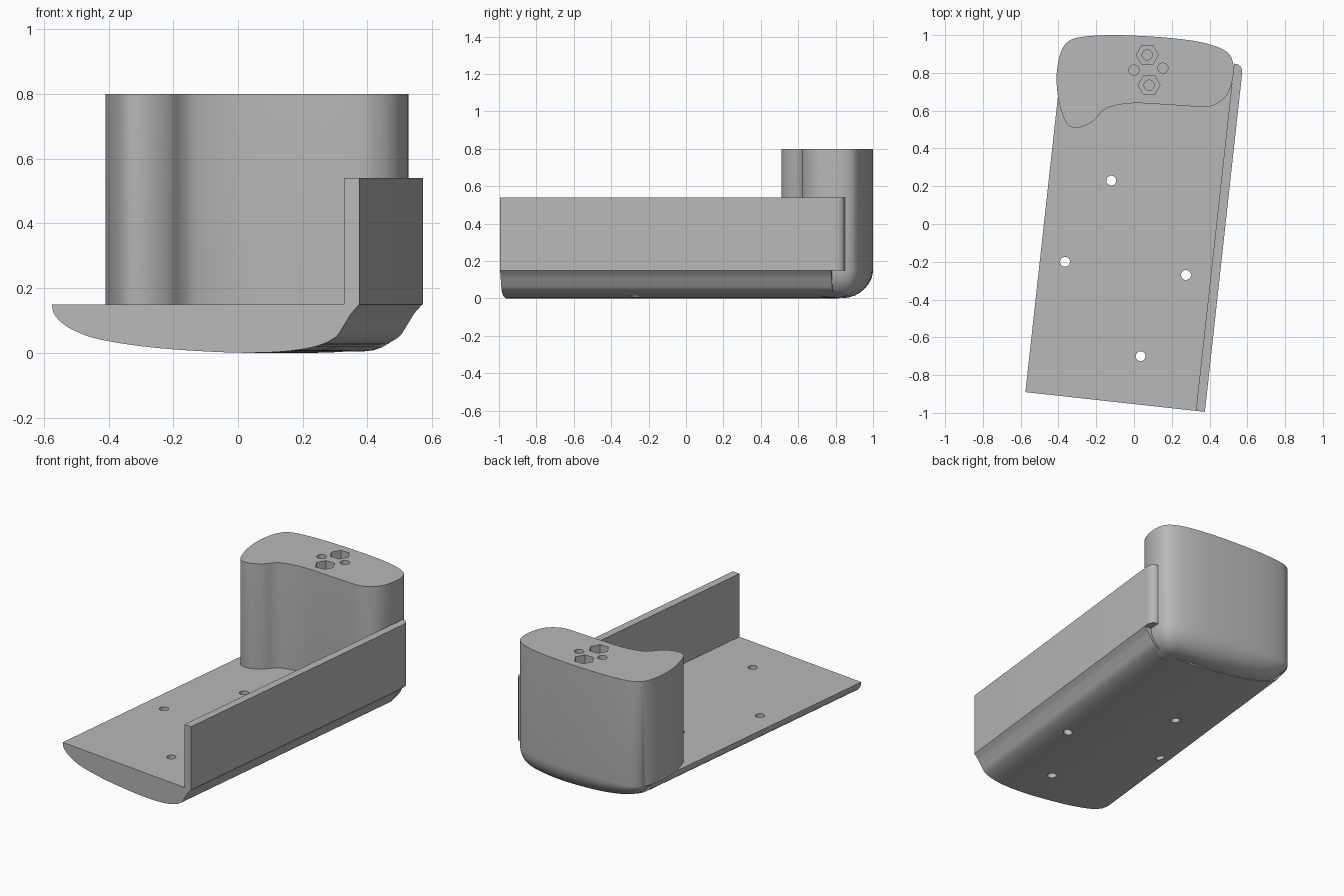
import bpy, bmesh, math
from mathutils import Vector

cube = bpy.data.objects.get("Cube")
if cube:
    bpy.data.objects.remove(cube, do_unlink=True)

grey = bpy.data.materials.new("plain grey")
grey.use_nodes = True
grey.diffuse_color = (0.48, 0.48, 0.48, 1)
grey.node_tree.nodes["Principled BSDF"].inputs["Base Color"].default_value = grey.diffuse_color

# The plate is turned slightly: u runs across it, v along it
TURN = math.atan(0.11)
U = Vector((math.cos(TURN), -math.sin(TURN), 0))
V = Vector((math.sin(TURN), math.cos(TURN), 0))
CORNER = Vector((-0.575, -0.89, 0))


def place(u, v, z):
    return CORNER + U * u + V * v + Vector((0, 0, z))


def smooth_path(points, closed, steps=5):
    """Run a rounded curve through the points."""
    pts = [Vector(p) for p in points]
    n = len(pts)
    get = (lambda i: pts[i % n]) if closed else (lambda i: pts[min(max(i, 0), n - 1)])
    out = []
    for i in range(n if closed else n - 1):
        a, b, c, d = (get(i + k) for k in (-1, 0, 1, 2))
        for s in range(steps):
            t = s / steps
            out.append(0.5 * (2 * b + (c - a) * t + (2 * a - 5 * b + 4 * c - d) * t * t
                              + (3 * b - a - 3 * c + d) * t ** 3))
    return out if closed else out + [pts[-1]]


def loft(name, rings, tip=None):
    """Skin closed rings; the first is capped by a fan to tip if given."""
    bm = bmesh.new()
    loops = [[bm.verts.new(p) for p in ring] for ring in rings]
    n = len(loops[0])
    for low, high in zip(loops, loops[1:]):
        for i in range(n):
            j = (i + 1) % n
            bm.faces.new((low[i], low[j], high[j], high[i]))
    if tip:
        centre = bm.verts.new(tip)
        for i in range(n):
            bm.faces.new((centre, loops[0][(i + 1) % n], loops[0][i]))
    else:
        bm.faces.new(loops[0][::-1])
    bm.faces.new(loops[-1])
    bmesh.ops.recalc_face_normals(bm, faces=bm.faces)
    mesh = bpy.data.meshes.new(name)
    bm.to_mesh(mesh)
    bm.free()
    mesh.materials.append(grey)
    ob = bpy.data.objects.new(name, mesh)
    bpy.context.collection.objects.link(ob)
    return ob


def drill(ob, x, y, radius, bottom, top, sides=24, turn=0):
    """Cut a straight round or hexagonal hole."""
    ring = [(x + radius * math.cos(turn + math.tau * i / sides),
             y + radius * math.sin(turn + math.tau * i / sides)) for i in range(sides)]
    cutter = loft("hole_cutter", [[(a, b, z) for a, b in ring] for z in (bottom, top)])
    cutter.hide_render = True
    mod = ob.modifiers.new("hole", 'BOOLEAN')
    mod.operation, mod.solver, mod.object = 'DIFFERENCE', 'EXACT', cutter
    bpy.context.view_layer.objects.active = ob
    bpy.ops.object.modifier_apply(modifier=mod.name)
    bpy.data.objects.remove(cutter, do_unlink=True)


def shade(ob):
    bpy.ops.object.select_all(action='DESELECT')
    ob.select_set(True)
    bpy.context.view_layer.objects.active = ob
    bpy.ops.object.shade_smooth_by_angle(angle=math.radians(35))


# Base plate: flat top, curved underside
EDGE = 0.15
section = smooth_path([(0, EDGE), (0.006, 0.122), (0.03, 0.093), (0.075, 0.066), (0.145, 0.042),
                       (0.28, 0.02), (0.43, 0.007), (0.6, 0), (0.73, 0.005), (0.82, 0.02),
                       (0.88, 0.047), (0.908, 0.085), (0.93, 0.12), (0.956, EDGE)], False)
plate = loft("base_plate", [[place(p.x, v, p.y) for p in section] for v in (0, 1.78)])
for x, y in ((-0.12, 0.23), (-0.365, -0.2), (0.275, -0.27), (0.035, -0.7)):
    drill(plate, x, y, 0.026, -0.1, 0.3)
shade(plate)

# Side rail with a rounded rear corner
rail_outline = [(0.908, 0), (0.956, 0), (0.956, 1.8), (0.953, 1.82), (0.945, 1.837),
                (0.93, 1.848), (0.908, 1.85)]
rail = loft("side_rail", [[place(u, v, z) for u, v in rail_outline] for z in (EDGE, 0.54)])
shade(rail)

# Rear grip: bean outline with a rounded bottom edge
bean = smooth_path([(-0.41, 0.76), (-0.404, 0.84), (-0.385, 0.915), (-0.35, 0.965), (-0.28, 0.99),
                    (-0.12, 1.0), (0.1, 0.992), (0.3, 0.972), (0.42, 0.945), (0.49, 0.912),
                    (0.52, 0.87), (0.527, 0.8), (0.51, 0.72), (0.48, 0.668), (0.43, 0.633),
                    (0.37, 0.62), (0.2, 0.63), (0.0, 0.64), (-0.12, 0.622), (-0.17, 0.595),
                    (-0.21, 0.55), (-0.26, 0.52), (-0.31, 0.51), (-0.35, 0.525), (-0.375, 0.57),
                    (-0.4, 0.66)], True, 4)


def underside(x, y):
    """Height of the plate underside below a point."""
    u = min(max((Vector((x, y, 0)) - CORNER).dot(U), 0), 0.7)
    for a, b in zip(section, section[1:]):
        if a.x <= u <= b.x and b.x > a.x:
            return a.y + (b.y - a.y) * (u - a.x) / (b.x - a.x) + 0.002
    return EDGE


def grip_ring(angle):
    ring = []
    for p in bean:
        spine = Vector((min(max(p.x, -0.24), 0.36), 0.8))
        q = p + (spine - p).normalized() * 0.14 * (1 - math.cos(angle))
        low = underside(q.x, q.y)
        ring.append((q.x, q.y, EDGE - (EDGE - low) * math.sin(angle)))
    return ring


rings = [grip_ring(math.pi / 2 * (8 - i) / 8) for i in range(9)]
rings.append([(p.x, p.y, 0.8) for p in bean])
grip = loft("rear_grip", rings, (-0.05, 0.8, underside(-0.05, 0.8)))

# Nut pockets with bolt holes, and two plain holes
for x, y in ((0.07, 0.895), (0.08, 0.735)):
    drill(grip, x, y, 0.058, 0.7, 0.9, 6)
    drill(grip, x, y, 0.027, 0.4, 0.9)
for x, y in ((0.0, 0.815), (0.153, 0.825)):
    drill(grip, x, y, 0.027, 0.4, 0.9)
shade(grip)
